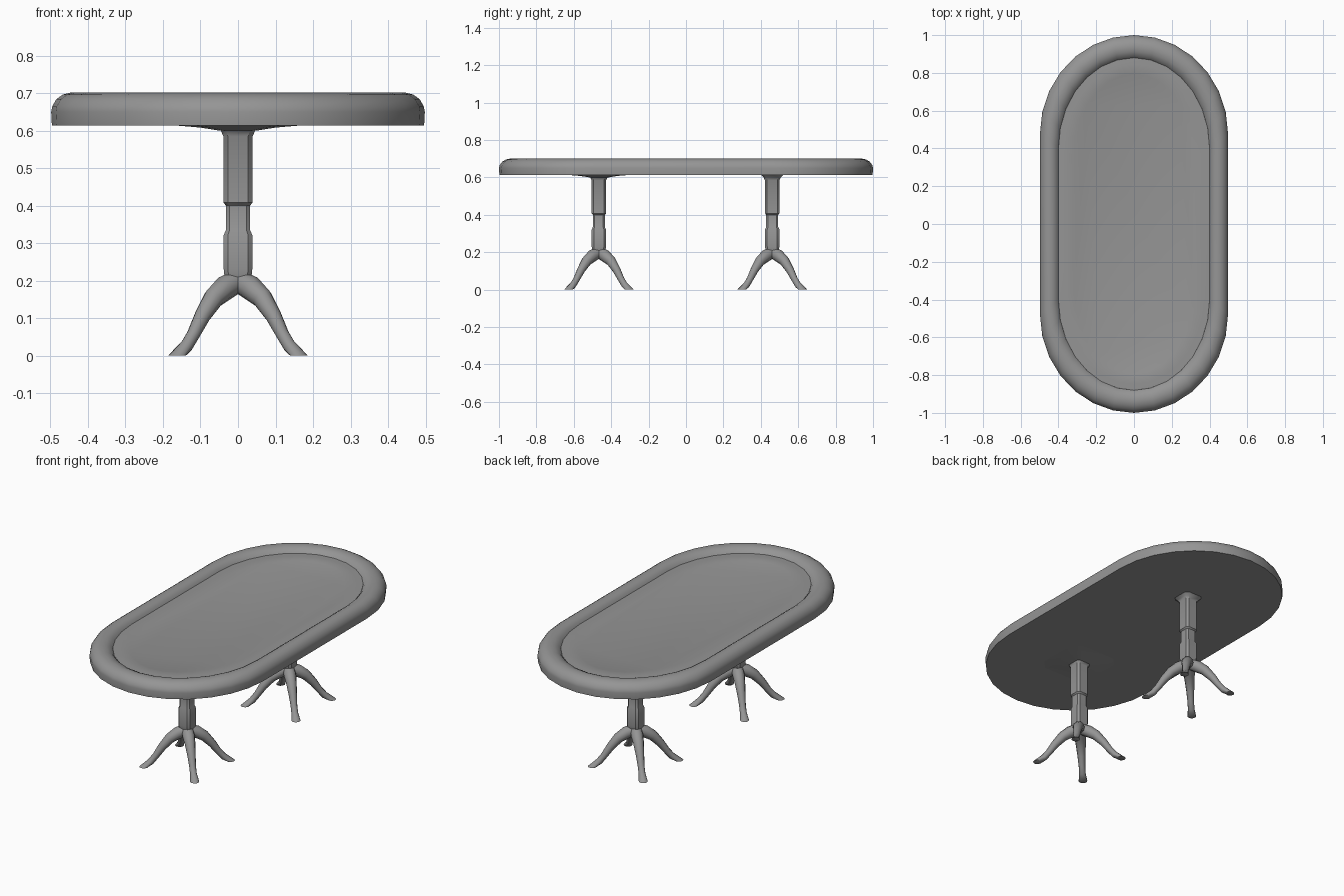
import bpy, bmesh, math
from mathutils import Vector

cube = bpy.data.objects.get("Cube")
if cube:
    bpy.data.objects.remove(cube, do_unlink=True)

grey = bpy.data.materials.new("plain_grey")
grey.use_nodes = True
COLOUR = (0.3, 0.3, 0.3, 1)
grey.diffuse_color = COLOUR
grey.node_tree.nodes["Principled BSDF"].inputs["Base Color"].default_value = COLOUR


def loft(name, rings, angle):
    """Skin a list of equal rings, cap both ends and shade smooth."""
    bm = bmesh.new()
    loops = [[bm.verts.new(p) for p in ring] for ring in rings]
    n = len(loops[0])
    for a, b in zip(loops, loops[1:]):
        for i in range(n):
            j = (i + 1) % n
            bm.faces.new((a[i], a[j], b[j], b[i]))
    bm.faces.new(loops[0])
    bm.faces.new(loops[-1])
    bmesh.ops.recalc_face_normals(bm, faces=bm.faces)
    mesh = bpy.data.meshes.new(name)
    bm.to_mesh(mesh)
    bm.free()
    mesh.materials.append(grey)
    ob = bpy.data.objects.new(name, mesh)
    bpy.context.collection.objects.link(ob)
    bpy.ops.object.select_all(action='DESELECT')
    bpy.context.view_layer.objects.active = ob
    ob.select_set(True)
    bpy.ops.object.shade_smooth_by_angle(angle=math.radians(angle))
    return ob


def oval(half_w, half_l, z, steps=14):
    """Straight sides with a rounded end at front and back."""
    straight = half_l - half_w * 1.05 - (0.497 - half_w) * 0.6
    pts = []
    for end in (1, -1):
        for i in range(steps + 1):
            a = math.pi * i / steps
            pts.append(Vector((end * half_w * math.cos(a),
                               end * (straight + (half_l - straight) * math.sin(a)), z)))
    return pts


def chamfered_square(h, z, y):
    c = h * 0.7
    corners = [(h, -c), (h, c), (c, h), (-c, h), (-h, c), (-h, -c), (-c, -h), (c, -h)]
    return [Vector((px, py + y, z)) for px, py in corners]


# Table top: underside, padded rim and recessed playing surface
top_profile = [(0.496, 0.613), (0.498, 0.65), (0.495, 0.665), (0.484, 0.684), (0.467, 0.696),
               (0.447, 0.701), (0.427, 0.697), (0.41, 0.687), (0.4, 0.672)]
loft("padded_rim_top", [oval(w, w + 0.502 - (0.498 - w) * 0.22, z) for w, z in top_profile], 50)
bed_profile = [(0.401, 0.66), (0.4, 0.674), (0.37, 0.675), (0.325, 0.676), (0.315, 0.673)]
loft("recessed_surface", [oval(w, w + 0.48, z) for w, z in bed_profile], 30)

# Pedestals: stepped column and four splayed feet each
column_profile = [(0.022, 0.17), (0.036, 0.21), (0.038, 0.23), (0.038, 0.322), (0.032, 0.335),
                  (0.032, 0.4), (0.039, 0.408), (0.039, 0.585), (0.046, 0.6), (0.06, 0.614)]
leg_path = [(0.0, 0.2, 0.03), (0.035, 0.18, 0.033), (0.065, 0.153, 0.028), (0.095, 0.105, 0.022),
            (0.118, 0.058, 0.018), (0.137, 0.026, 0.018), (0.163, 0.0, 0.024)]


def leg_rings(angle, y, sides=10):
    out = Vector((math.cos(angle), math.sin(angle), 0))
    side = Vector((-out.y, out.x, 0))
    up = Vector((0, 0, 1))
    centres = [out * (x * math.sqrt(2)) + up * z for x, z, _ in leg_path]
    rings = []
    for k, (c, (_, _, rad)) in enumerate(zip(centres, leg_path)):
        nxt, prev = centres[min(k + 1, len(centres) - 1)], centres[max(k - 1, 0)]
        normal = side.cross((nxt - prev).normalized())
        if k == len(centres) - 1:
            normal = -out if normal.dot(out) < 0 else out
        rings.append([c + Vector((0, y, 0)) + rad * (side * math.cos(t) + normal * math.sin(t))
                      for t in (math.tau * i / sides for i in range(sides))])
    return rings


for label, y in (("front", -0.466), ("back", 0.461)):
    loft(label + "_column", [chamfered_square(h, z, y) for h, z in column_profile], 40)
    for i in range(4):
        loft(f"{label}_foot_{i + 1}", leg_rings(math.pi * (0.25 + i / 2), y), 50)

# Shallow swelling under the top around the front column
loft("front_column_flare", [chamfered_square(h, z, -0.466)
                            for h, z in ((0.05, 0.6), (0.1, 0.608), (0.17, 0.614))], 40)
